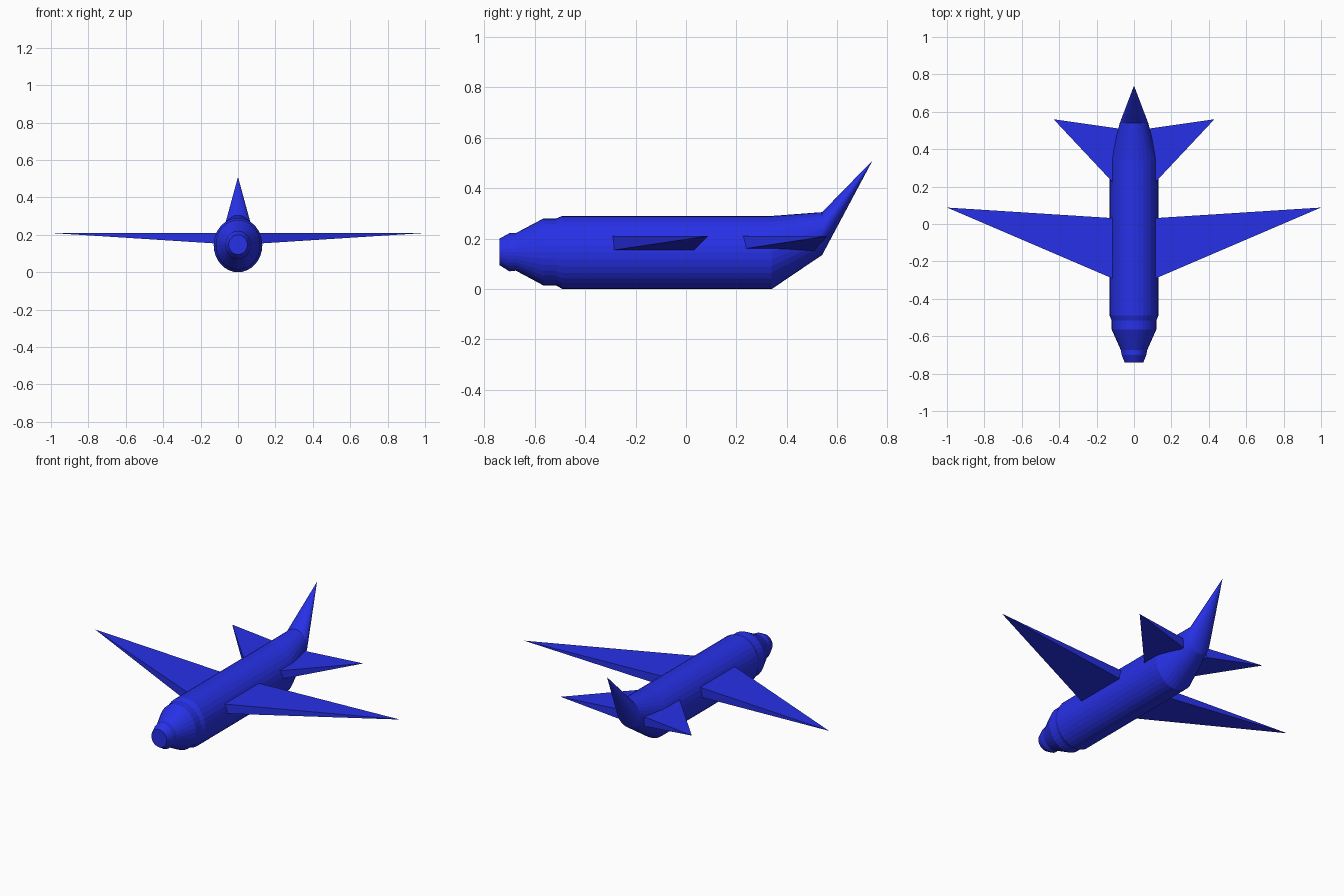
import bpy
import bmesh
import math

cube = bpy.data.objects.get("Cube")
if cube:
    bpy.data.objects.remove(cube)

# Single body colour
blue = bpy.data.materials.new("deep_blue")
blue.use_nodes = True
colour = (0.02, 0.03, 0.8, 1)
blue.diffuse_color = colour
blue.node_tree.nodes["Principled BSDF"].inputs["Base Color"].default_value = colour


def finish(bm, name):
    bmesh.ops.recalc_face_normals(bm, faces=bm.faces)
    mesh = bpy.data.meshes.new(name)
    bm.to_mesh(mesh)
    bm.free()
    mesh.materials.append(blue)
    obj = bpy.data.objects.new(name, mesh)
    bpy.context.collection.objects.link(obj)
    return obj


def loft(name, sections, tip, sides=32):
    """Join elliptical rings (y, bottom, top, half width), ending in a point."""
    bm = bmesh.new()
    rings = []
    for y, low, high, half in sections:
        ring = []
        for i in range(sides):
            a = math.tau * i / sides
            z = (low + high) / 2 + math.sin(a) * (high - low) / 2
            ring.append(bm.verts.new((half * math.cos(a), y, z)))
        rings.append(ring)
    bm.faces.new(rings[0])
    apex = bm.verts.new(tip)
    for i in range(sides):
        j = (i + 1) % sides
        for a, b in zip(rings, rings[1:]):
            bm.faces.new((a[i], a[j], b[j], b[i]))
        bm.faces.new((rings[-1][i], rings[-1][j], apex))
    return finish(bm, name)


def spike_wing(name, side, root_x, front, back, low, high, tip):
    """Flat-topped wing narrowing from a rectangular root to a point."""
    bm = bmesh.new()
    root = [bm.verts.new((side * root_x, y, z))
            for y, z in ((front, low), (back, low), (back, high), (front, high))]
    apex = bm.verts.new((side * tip[0], tip[1], tip[2]))
    bm.faces.new(root)
    for i in range(4):
        bm.faces.new((root[i], root[(i + 1) % 4], apex))
    return finish(bm, name)


# Fuselage: stepped nose, straight barrel, upswept tail drawn out to a fin tip
loft("fuselage", [
    (-0.74, 0.095, 0.2, 0.05),
    (-0.70, 0.07, 0.222, 0.066),
    (-0.675, 0.073, 0.222, 0.07),
    (-0.565, 0.014, 0.28, 0.119),
    (-0.515, 0.014, 0.28, 0.12),
    (-0.49, 0, 0.29, 0.13),
    (0.34, 0, 0.29, 0.13),
    (0.54, 0.135, 0.305, 0.076),
], (0, 0.74, 0.51))

# Main wings and tailplanes on both sides
for side, label in ((1, "left"), (-1, "right")):
    spike_wing(label + "_wing", side, 0.09, -0.302, 0.03, 0.152, 0.21,
               (1, 0.088, 0.21))
    spike_wing(label + "_tailplane", side, 0.08, 0.187, 0.51, 0.153, 0.21,
               (0.43, 0.56, 0.21))
